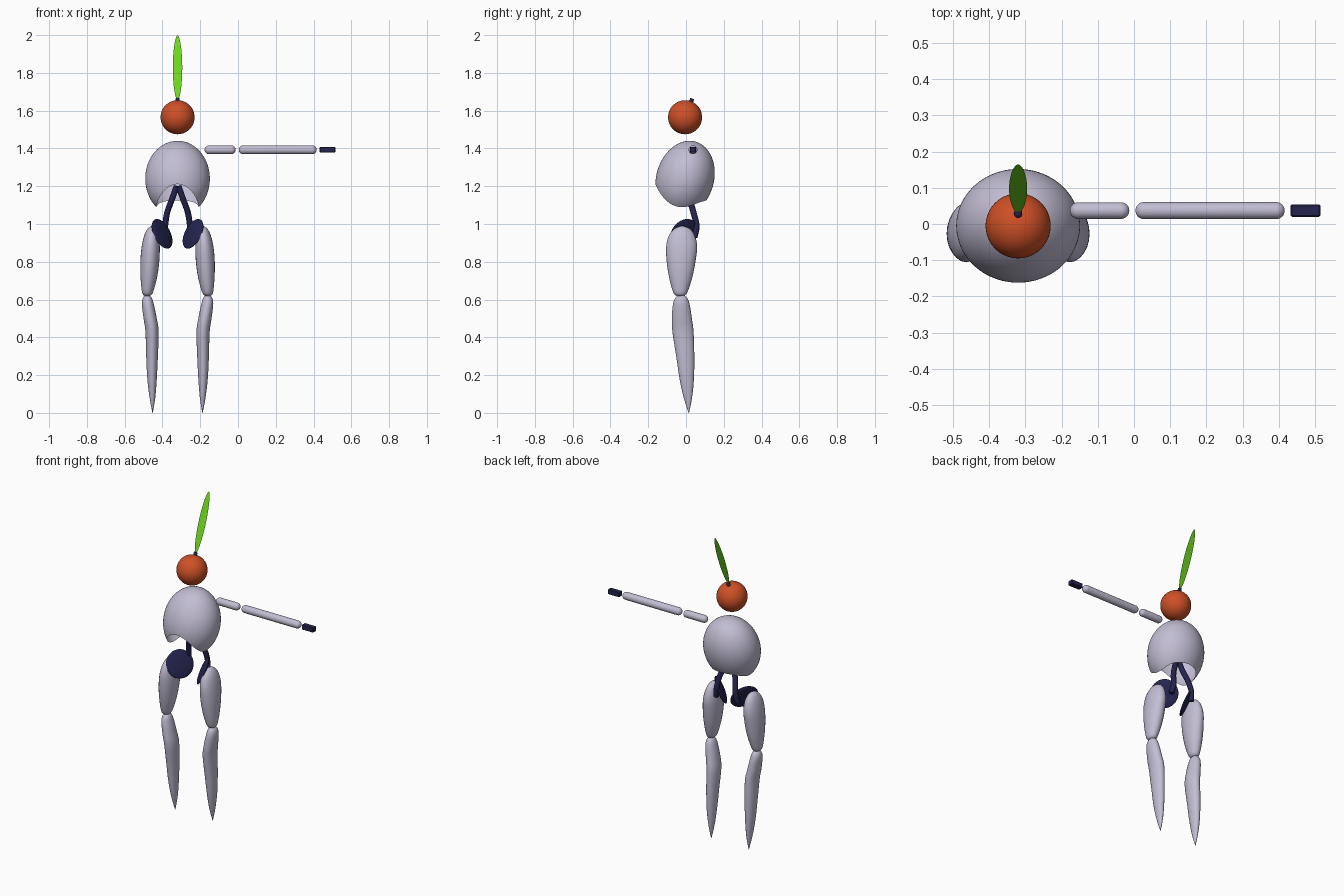
import bpy
import bmesh
import math
from mathutils import Vector

default_cube = bpy.data.objects.get("Cube")
if default_cube:
    bpy.data.objects.remove(default_cube, do_unlink=True)

AXIS = -0.32  # symmetry plane of the body


def make_material(name, red, green, blue):
    material = bpy.data.materials.new(name)
    material.use_nodes = True
    colour = (red, green, blue, 1.0)
    material.diffuse_color = colour
    shader = material.node_tree.nodes["Principled BSDF"]
    shader.inputs["Base Color"].default_value = colour
    shader.inputs["Roughness"].default_value = 0.6
    return material


GREY = make_material("pale lavender grey", 0.54, 0.51, 0.65)
NAVY = make_material("dark navy", 0.018, 0.018, 0.08)
ORANGE = make_material("burnt orange", 0.62, 0.08, 0.02)
GREEN = make_material("leaf green", 0.16, 0.68, 0.015)


def finish(bm, name, material, smooth=True, recalc=True):
    if recalc:
        bmesh.ops.recalc_face_normals(bm, faces=bm.faces[:])
    for face in bm.faces:
        face.smooth = smooth
    mesh = bpy.data.meshes.new(name)
    bm.to_mesh(mesh)
    bm.free()
    mesh.materials.append(material)
    obj = bpy.data.objects.new(name, mesh)
    bpy.context.collection.objects.link(obj)
    return obj


def bridge(bm, rows):
    """Skin a list of closed rings of points with quads."""
    rings = [[bm.verts.new(point) for point in row] for row in rows]
    for low, high in zip(rings, rings[1:]):
        count = len(low)
        for i in range(count):
            j = (i + 1) % count
            bm.faces.new((low[i], low[j], high[j], high[i]))
    return rings


def spline(points, steps):
    """Catmull-Rom interpolation of tuples of any length."""
    padded = [points[0], *points, points[-1]]
    result = []
    for a, b, c, d in zip(padded, padded[1:], padded[2:], padded[3:]):
        for step in range(steps):
            t = step / steps
            result.append([
                q + t / 2 * (r - p + t * (2 * p - 5 * q + 4 * r - s
                                          + t * (3 * (q - r) + s - p)))
                for p, q, r, s in zip(a, b, c, d)])
    return result + [list(points[-1])]


def limb(name, sections, side):
    """Loft ellipses given as height, offset, depth, width, length."""
    bm = bmesh.new()
    rows = []
    for z, offset, y, rx, ry in spline(sections, 4):
        rows.append([(AXIS + side * offset + abs(rx) * math.cos(a),
                      y + abs(ry) * math.sin(a), z)
                     for a in (math.tau * i / 24 for i in range(24))])
    rings = bridge(bm, rows)
    bm.faces.new(rings[0])
    bm.faces.new(rings[-1])
    finish(bm, name, GREY)


def ball(name, centre, radii, material, normal=None):
    bm = bmesh.new()
    bmesh.ops.create_uvsphere(bm, u_segments=40, v_segments=24, radius=1)
    obj = finish(bm, name, material)
    obj.location = centre
    obj.scale = radii
    if normal:
        obj.rotation_euler = Vector(normal).to_track_quat("Z", "Y").to_euler()


def capsule(name, start, end, y, z, radius):
    bm = bmesh.new()
    rows = []
    for tip, turn in ((start, -1), (end, 1)):
        for i in range(9):
            a = math.pi / 2 * (1 - i / 8 if turn < 0 else i / 8)
            x = tip + turn * radius * (math.sin(a) - 1)
            r = max(radius * math.cos(a), radius / 100)
            rows.append([(x, y + r * math.cos(b), z + r * math.sin(b))
                         for b in (math.tau * k / 24 for k in range(24))])
    rings = bridge(bm, rows)
    bm.faces.new(rings[0])
    bm.faces.new(rings[-1])
    finish(bm, name, GREY)


# Hollow torso: leaning egg shell with an arched opening underneath
def torso_point(theta, phi):
    y = 0.157 * math.sin(theta) * math.sin(phi)
    return Vector((AXIS + 0.171 * math.sin(theta) * math.cos(phi),
                   y - 0.005, 1.24 - 0.198 * math.cos(theta) + 0.2 * y))


def in_opening(point):
    arch = max(0.04, 0.089 - 0.32 * point.y)
    rise = max(0, point.z - 1.07) / arch
    return ((point.x - AXIS) / 0.115) ** 2 + rise ** 2 < 1


def rim_angle(phi):
    theta = 0.0
    while theta < 1.6 and in_opening(torso_point(theta, phi)):
        theta += 0.002
    return theta


bm = bmesh.new()
angles = [math.tau * i / 96 for i in range(96)]
rims = [rim_angle(phi) for phi in angles]
bridge(bm, [[torso_point(rim + (math.pi - rim) * row / 28, phi)
             for rim, phi in zip(rims, angles)] for row in range(29)])
bmesh.ops.remove_doubles(bm, verts=bm.verts[:], dist=0.0001)
finish(bm, "torso_shell", GREY, recalc=False)

# Head with a stem and a flat leaf
ball("head", (AXIS, -0.005, 1.565), (0.09, 0.09, 0.09), ORANGE)
lean = Vector((0, 0.135, 0.345)).normalized()
bm = bmesh.new()
bmesh.ops.create_cone(bm, cap_ends=True, segments=16, radius1=0.011,
                      radius2=0.011, depth=0.04)
stem = finish(bm, "stem", NAVY)
stem.location = (AXIS, 0.026, 1.645)
stem.rotation_euler = lean.to_track_quat("Z", "Y").to_euler()

bm = bmesh.new()
leaf_centre = Vector((AXIS, 0.0975, 1.8275))
outline = []
for i in range(48):
    a = math.tau * i / 48
    across = 0.025 * math.sin(a) * abs(math.sin(a)) ** 0.15
    outline.append(bm.verts.new(
        leaf_centre + lean * 0.185 * math.cos(a) + Vector((across, 0, 0))))
bm.faces.new(outline)
finish(bm, "leaf", GREEN, smooth=False, recalc=False)

# Single outstretched arm
capsule("upper_arm", -0.177, -0.013, 0.037, 1.393, 0.023)
capsule("forearm", 0.004, 0.416, 0.037, 1.393, 0.0235)
bm = bmesh.new()
bmesh.ops.create_cube(bm, size=1)
bmesh.ops.scale(bm, vec=(0.083, 0.034, 0.031), verts=bm.verts[:])
bmesh.ops.bevel(bm, geom=bm.edges[:], offset=0.004, segments=1,
                affect="EDGES")
hand = finish(bm, "hand", NAVY, smooth=False)
hand.location = (0.4735, 0.037, 1.393)

# Hips and legs, mirrored about the body axis
THIGH = [
    (0.99, 0.135, -0.02, 0.002, 0.003), (0.975, 0.136, -0.02, 0.022, 0.04),
    (0.94, 0.138, -0.022, 0.038, 0.068), (0.88, 0.142, -0.023, 0.048, 0.082),
    (0.8, 0.147, -0.026, 0.05, 0.076), (0.72, 0.152, -0.028, 0.044, 0.062),
    (0.65, 0.158, -0.03, 0.032, 0.042), (0.625, 0.16, -0.03, 0.022, 0.028),
    (0.615, 0.16, -0.03, 0.002, 0.003)]
SHIN = [
    (0.625, 0.16, -0.025, 0.002, 0.003), (0.615, 0.16, -0.025, 0.02, 0.026),
    (0.58, 0.158, -0.025, 0.031, 0.043), (0.5, 0.145, -0.022, 0.035, 0.053),
    (0.43, 0.135, -0.016, 0.035, 0.056), (0.3, 0.135, -0.004, 0.031, 0.048),
    (0.18, 0.135, 0.004, 0.025, 0.038), (0.08, 0.133, 0.01, 0.015, 0.022),
    (0, 0.132, 0.015, 0.001, 0.001)]
STRAP = [(0.005, 0.01, 1.2), (0.03, 0.02, 1.13), (0.055, 0.04, 1.06),
         (0.066, 0.056, 0.99), (0.075, 0.045, 0.93)]

for label, side in (("left", 1), ("right", -1)):
    limb(label + "_thigh", THIGH, side)
    limb(label + "_shin", SHIN, side)
    ball(label + "_hip_disc", (AXIS + side * 0.082, -0.01, 0.948),
         (0.085, 0.085, 0.014), NAVY, (-side * 0.78, -0.5, 0.4))
    curve = bpy.data.curves.new(label + "_hip_strap", "CURVE")
    curve.dimensions = "3D"
    curve.bevel_depth = 0.016
    curve.use_fill_caps = True
    path = spline(STRAP, 6)
    line = curve.splines.new("POLY")
    line.points.add(len(path) - 1)
    for point, (offset, y, z) in zip(line.points, path):
        point.co = (AXIS + side * offset, y, z, 1)
    line.use_smooth = True
    curve.materials.append(NAVY)
    strap = bpy.data.objects.new(label + "_hip_strap", curve)
    bpy.context.collection.objects.link(strap)
